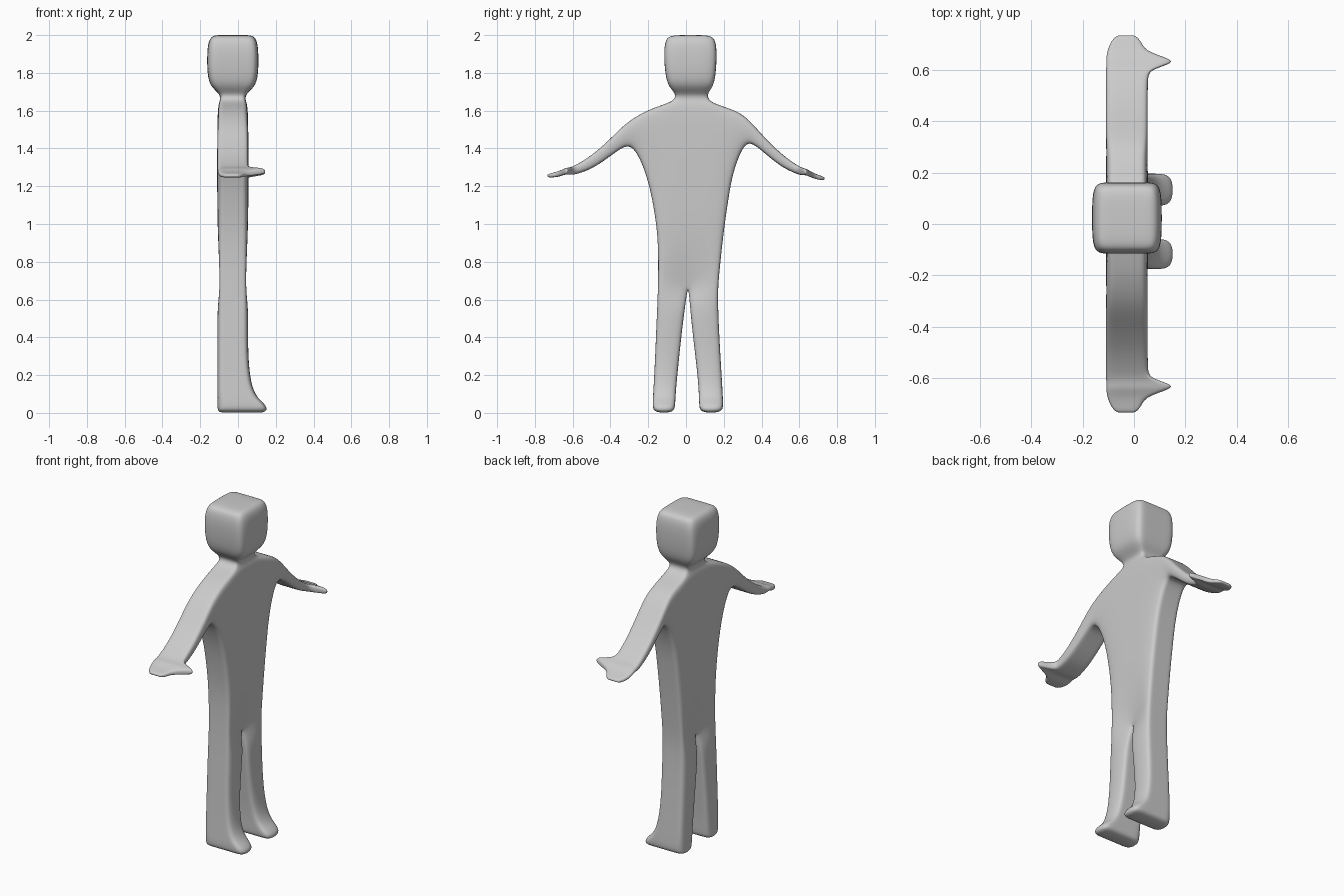
import bpy
import bmesh

cube = bpy.data.objects.get("Cube")
if cube:
    bpy.data.objects.remove(cube, do_unlink=True)

BACK, FRONT = -0.11, 0.055
LAYERS = (0.0, 0.22, 0.78, 1.0)      # depth steps across the body wall

points = []      # side outline points: (y, z, back x, front x)
quads = []       # side outline faces


def point(y, z, back=BACK, front=FRONT):
    points.append((y, z, back, front))
    return len(points) - 1


def ladder(rows):
    """Join consecutive rows of points with quads."""
    for low, high in zip(rows, rows[1:]):
        for i in range(len(low) - 1):
            quads.append((low[i], low[i + 1], high[i + 1], high[i]))


# Torso, neck and head: z, left edge, right edge, back, front, groove depth
trunk = [
    (0.68, -0.148, 0.170, BACK, FRONT, 0.045),
    (0.80, -0.146, 0.182, BACK, FRONT, 0.022),
    (0.95, -0.150, 0.198, BACK, FRONT, 0.004),
    (1.12, -0.175, 0.222, BACK, FRONT, 0),
    (1.28, -0.213, 0.248, BACK, FRONT, 0),
    (1.435, -0.285, 0.310, BACK, FRONT, 0),
    (1.615, -0.180, 0.220, -0.108, 0.053, 0),
    (1.645, -0.070, 0.125, -0.098, 0.043, 0),
    (1.685, -0.048, 0.108, -0.090, 0.035, 0),
    (1.725, -0.092, 0.143, -0.145, 0.090, 0),
    (1.79, -0.110, 0.158, -0.163, 0.108, 0),
    (1.91, -0.118, 0.164, -0.164, 0.109, 0),
    (1.975, -0.108, 0.155, -0.155, 0.100, 0),
    (2.0, -0.085, 0.132, -0.130, 0.076, 0),
]
trunk_rows = []
for z, left, right, back, front, groove in trunk:
    middle = 0.012 if z < 1 else (left + right) / 2
    trunk_rows.append((point(left, z, back, front),
                       point(middle, z, back + groove, front - groove),
                       point(right, z, back, front)))
ladder(trunk_rows)

# Legs and feet: z, right outer, right inner, left inner, left outer, front
legs = [
    (0.0, -0.168, -0.066, 0.078, 0.188, 0.150),
    (0.035, -0.177, -0.058, 0.070, 0.197, 0.160),
    (0.08, -0.175, -0.056, 0.069, 0.195, 0.100),
    (0.16, -0.170, -0.050, 0.065, 0.191, 0.068),
    (0.30, -0.163, -0.036, 0.050, 0.182, FRONT),
    (0.45, -0.157, -0.020, 0.032, 0.174, FRONT),
    (0.58, -0.151, -0.003, 0.020, 0.169, FRONT),
]
hip = trunk_rows[0]
for a, b, top in ((1, 2, hip[:2]), (3, 4, hip[1:])):
    ladder([(point(r[a], r[0], front=r[5]), point(r[b], r[0], front=r[5]))
            for r in legs] + [top])

# Arms and thumbs: upper y, upper z, lower y, lower z, back, front
arms = [
    (0.31, 1.545, 0.36, 1.390, BACK, FRONT),
    (0.40, 1.450, 0.44, 1.330, BACK, FRONT),
    (0.49, 1.370, 0.51, 1.287, BACK, FRONT),
    (0.56, 1.325, 0.57, 1.267, BACK, FRONT),
    (0.60, 1.304, 0.60, 1.260, BACK, 0.062),
    (0.624, 1.298, 0.624, 1.262, BACK, 0.150),
    (0.642, 1.295, 0.642, 1.262, BACK, 0.150),
    (0.672, 1.280, 0.672, 1.250, -0.106, 0.045),
    (0.71, 1.270, 0.71, 1.246, -0.092, 0.030),
    (0.735, 1.264, 0.735, 1.247, -0.068, 0.005),
]
for side, column in ((-1, 0), (1, 2)):
    rows = [(trunk_rows[6][column], trunk_rows[5][column])]
    for yt, zt, yb, zb, back, front in arms:
        lift = 0.03 - 0.12 * (yt - 0.35) if side > 0 else 0
        rows.append((point(side * yt, zt + lift, back, front),
                     point(side * yb, zb + lift, back, front)))
    ladder(rows)

# Thicken the outline into a closed cage
bm = bmesh.new()
made = {}


def vert(index, layer):
    if (index, layer) not in made:
        y, z, back, front = points[index]
        x = back + (front - back) * LAYERS[layer]
        made[index, layer] = bm.verts.new((x, y, z))
    return made[index, layer]


edge_use = {}
for quad in quads:
    for layer in (0, 3):
        bm.faces.new([vert(i, layer) for i in quad])
    for a, b in zip(quad, quad[1:] + quad[:1]):
        edge_use.setdefault(frozenset((a, b)), []).append((a, b))
for uses in edge_use.values():
    if len(uses) == 1:
        a, b = uses[0]
        for k in range(3):
            bm.faces.new((vert(a, k), vert(b, k), vert(b, k + 1), vert(a, k + 1)))
bmesh.ops.recalc_face_normals(bm, faces=bm.faces)
for face in bm.faces:
    face.smooth = True

mesh = bpy.data.meshes.new("body")
bm.to_mesh(mesh)
bm.free()
body = bpy.data.objects.new("body", mesh)
bpy.context.collection.objects.link(body)

subdivision = body.modifiers.new("smooth_skin", "SUBSURF")
subdivision.levels = subdivision.render_levels = 3

# Plain grey skin
grey = bpy.data.materials.new("plain_grey")
grey.use_nodes = True
color = (0.6, 0.6, 0.6, 1.0)
grey.diffuse_color = color
grey.node_tree.nodes["Principled BSDF"].inputs["Base Color"].default_value = color
mesh.materials.append(grey)
